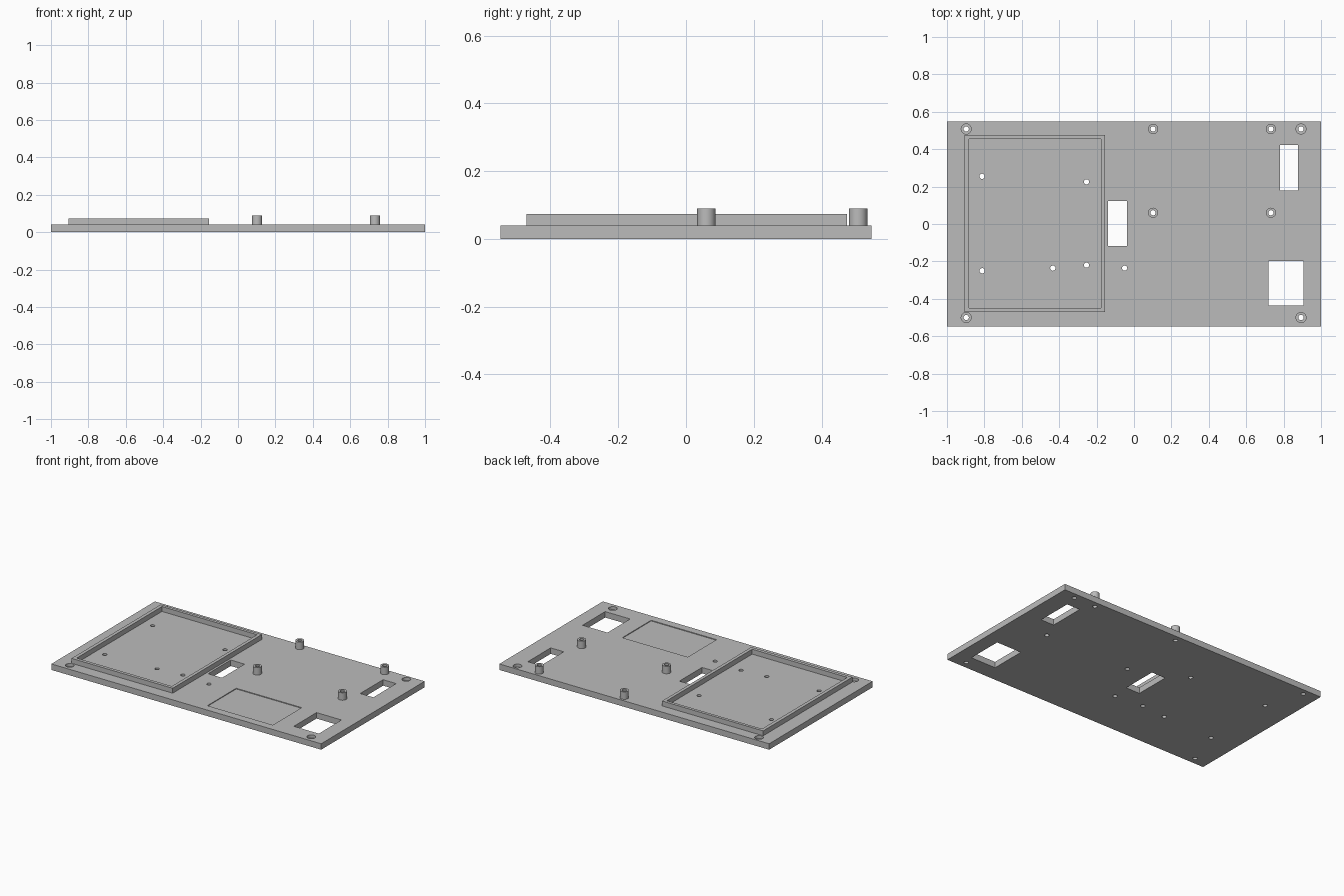
import bpy, bmesh, math

if "Cube" in bpy.data.objects:
    bpy.data.objects.remove(bpy.data.objects["Cube"])

TOP = 0.04          # plate thickness
R_HOLE, R_BOSS = 0.014, 0.027

grey = bpy.data.materials.new("plain grey")
grey.diffuse_color = (0.5, 0.5, 0.5, 1)
grey.use_nodes = True
grey.node_tree.nodes["Principled BSDF"].inputs["Base Color"].default_value = grey.diffuse_color


def rect(x0, x1, y0, y1):
    return [(x0, y0), (x1, y0), (x1, y1), (x0, y1)]


def circle(x, y, r, n=32):
    return [(x + r * math.cos(2 * math.pi * i / n),
             y + r * math.sin(2 * math.pi * i / n)) for i in range(n)]


def make_object(name, bm):
    bmesh.ops.recalc_face_normals(bm, faces=bm.faces)
    mesh = bpy.data.meshes.new(name)
    bm.to_mesh(mesh)
    bm.free()
    mesh.materials.append(grey)
    obj = bpy.data.objects.new(name, mesh)
    bpy.context.collection.objects.link(obj)
    return obj


def prisms(name, outlines, z0, z1):
    """Solid upright prisms from flat outlines."""
    bm = bmesh.new()
    for pts in outlines:
        low = [bm.verts.new((x, y, z0)) for x, y in pts]
        high = [bm.verts.new((x, y, z1)) for x, y in pts]
        bm.faces.new(low[::-1])
        bm.faces.new(high)
        for i in range(len(pts)):
            j = (i + 1) % len(pts)
            bm.faces.new((low[i], low[j], high[j], high[i]))
    return make_object(name, bm)


def ring(name, outer, inner, z0, z1):
    """Hollow wall between two matching outlines."""
    bm = bmesh.new()
    loops = [[bm.verts.new((x, y, z)) for x, y in pts]
             for pts, z in ((outer, z0), (outer, z1), (inner, z1), (inner, z0))]
    n = len(outer)
    for k in range(4):
        a, b = loops[k], loops[(k + 1) % 4]
        for i in range(n):
            j = (i + 1) % n
            bm.faces.new((a[i], a[j], b[j], b[i]))
    return make_object(name, bm)


def smooth(obj):
    bpy.ops.object.select_all(action='DESELECT')
    obj.select_set(True)
    bpy.context.view_layer.objects.active = obj
    bpy.ops.object.shade_smooth_by_angle(angle=math.radians(30))


def cut(target, cutter):
    mod = target.modifiers.new(cutter.name, 'BOOLEAN')
    mod.operation = 'DIFFERENCE'
    mod.solver = 'EXACT'
    mod.object = cutter
    bpy.ops.object.select_all(action='DESELECT')
    target.select_set(True)
    bpy.context.view_layer.objects.active = target
    bpy.ops.object.modifier_apply(modifier=mod.name)
    bpy.data.objects.remove(cutter)


corners = [(x, y) for x in (-0.897, 0.893) for y in (-0.5, 0.508)]
bosses = [(x, y) for x in (0.102, 0.732) for y in (0.06, 0.508)]
pins = [(-0.812, 0.255), (-0.812, -0.25), (-0.254, 0.225),
        (-0.254, -0.22), (-0.434, -0.236), (-0.05, -0.236)]

# Base plate
plate = prisms("base_plate", [rect(-1, 1, -0.548, 0.548)], 0, TOP)

# Shallow label recess and screw-head pockets
cut(plate, prisms("label_recess", [rect(0.12, 0.605, -0.495, -0.19)], TOP - 0.005, 0.1))
cut(plate, prisms("screw_pockets", [circle(x, y, R_BOSS) for x, y in corners], 0.02, 0.1))

# Windows and round holes all the way through
through = [rect(-0.14, -0.037, -0.117, 0.123),
           rect(0.78, 0.877, 0.18, 0.422),
           rect(0.72, 0.905, -0.437, -0.197)]
through += [circle(x, y, R_HOLE) for x, y in corners + bosses + pins]
cut(plate, prisms("through_holes", through, -0.1, 0.2))
smooth(plate)

# Raised tray wall
ring("tray_wall", rect(-0.905, -0.155, -0.47, 0.475),
     rect(-0.882, -0.177, -0.448, 0.455), TOP, 0.073)

# Hollow standoffs
for x, y in bosses:
    smooth(ring("standoff", circle(x, y, R_BOSS), circle(x, y, R_HOLE), TOP, 0.09))
